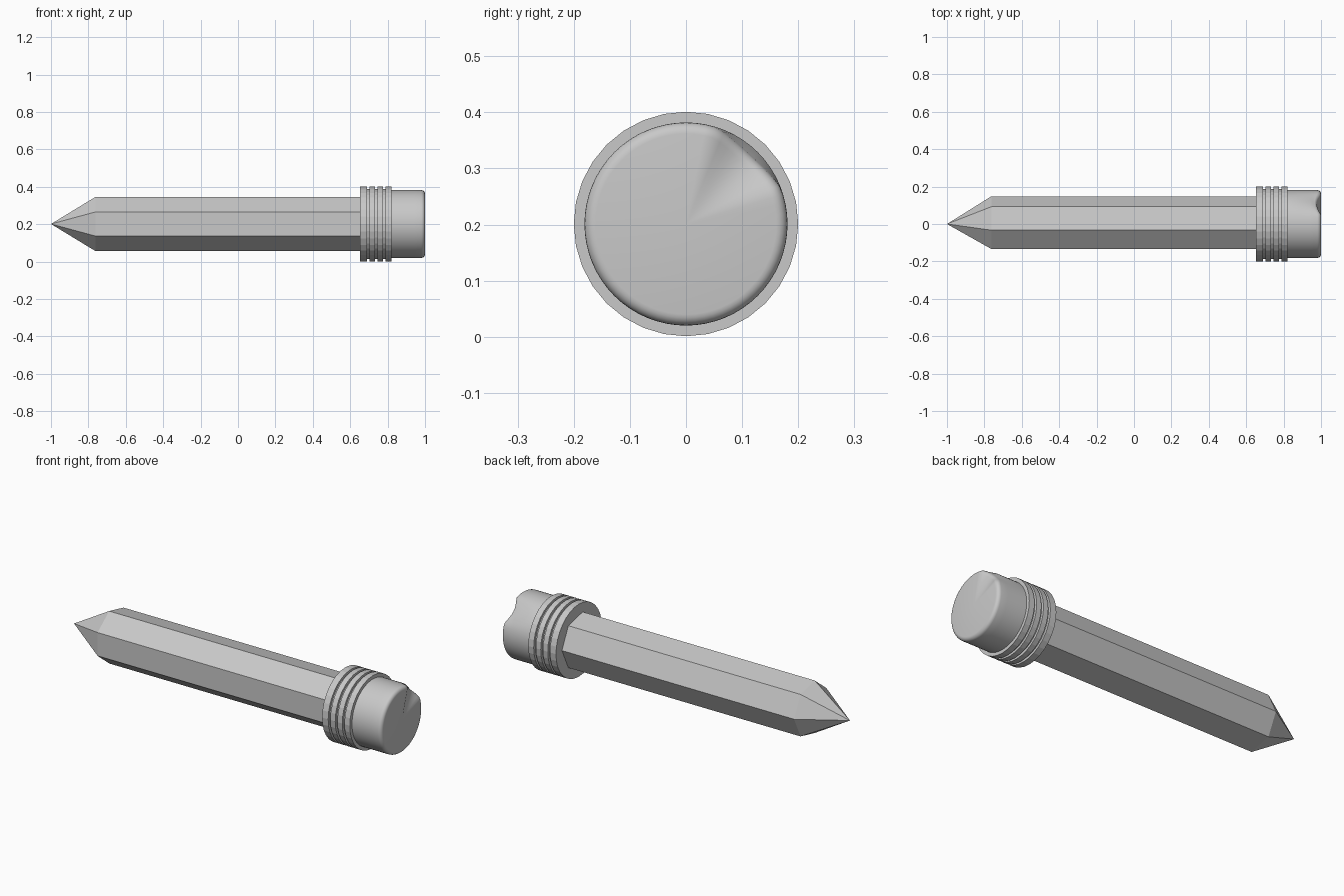
import bpy, bmesh, math

if "Cube" in bpy.data.objects:
    bpy.data.objects.remove(bpy.data.objects["Cube"])

CZ = 0.201  # height of the pencil axis

grey = bpy.data.materials.new("plain grey")
grey.diffuse_color = (0.58, 0.58, 0.58, 1)
grey.use_nodes = True
grey.node_tree.nodes["Principled BSDF"].inputs["Base Color"].default_value = grey.diffuse_color


def lathe(name, profile, sides, smooth=False, start=0.0, edit=None):
    """Spin (x, radius) points round the x axis; radius 0 makes a pole."""
    bm = bmesh.new()
    rings = []
    for x, r in profile:
        if r == 0:
            rings.append([bm.verts.new((x, 0, CZ))] * sides)
            continue
        ring = []
        for i in range(sides):
            a = start + 2 * math.pi * i / sides
            px, pr = edit(x, r, a) if edit else (x, r)
            ring.append(bm.verts.new((px, pr * math.cos(a), CZ + pr * math.sin(a))))
        rings.append(ring)
    for p, q in zip(rings, rings[1:]):
        for i in range(sides):
            j = (i + 1) % sides
            bm.faces.new(list(dict.fromkeys((p[i], p[j], q[j], q[i]))))
    bmesh.ops.recalc_face_normals(bm, faces=bm.faces[:])
    mesh = bpy.data.meshes.new(name)
    bm.to_mesh(mesh)
    bm.free()
    mesh.materials.append(grey)
    ob = bpy.data.objects.new(name, mesh)
    bpy.context.collection.objects.link(ob)
    if smooth:
        bpy.ops.object.select_all(action='DESELECT')
        ob.select_set(True)
        bpy.context.view_layer.objects.active = ob
        bpy.ops.object.shade_smooth_by_angle(angle=math.radians(35))
    return ob


# Seven-sided shaft with sharpened point
lathe("shaft_and_point", [(-1, 0), (-0.763, 0.148), (0.66, 0.148), (0.66, 0)], 7)

# Ribbed collar: four rings with narrow grooves between
collar = [(0.653, 0)]
for a, b in [(0.653, 0.690), (0.703, 0.733), (0.746, 0.776), (0.789, 0.822)]:
    if a > 0.66:
        collar.append((a, 0.186))
    collar += [(a, 0.2), (b, 0.2)]
    if b < 0.82:
        collar.append((b, 0.186))
collar.append((0.822, 0))
lathe("ribbed_collar", collar, 32, start=0.0)


# Rounded eraser with a small worn dent on its upper back rim
def worn(x, r, a):
    d = abs(a - math.radians(47)) / math.radians(26)
    if x > 0.95 and r > 0.13 and d < 1:
        k = math.cos(d * math.pi / 2)
        return x - 0.022 * k, r - 0.012 * k
    return x, r


R, B = 0.181, 0.02
eraser = [(0.815, 0), (0.815, R), (0.94, R)]
for i in range(6):
    t = math.pi / 2 * i / 5
    eraser.append((1 - B + B * math.sin(t), R - B + B * math.cos(t)))
eraser.append((1, 0))
lathe("eraser", eraser, 64, smooth=True, edit=worn)
